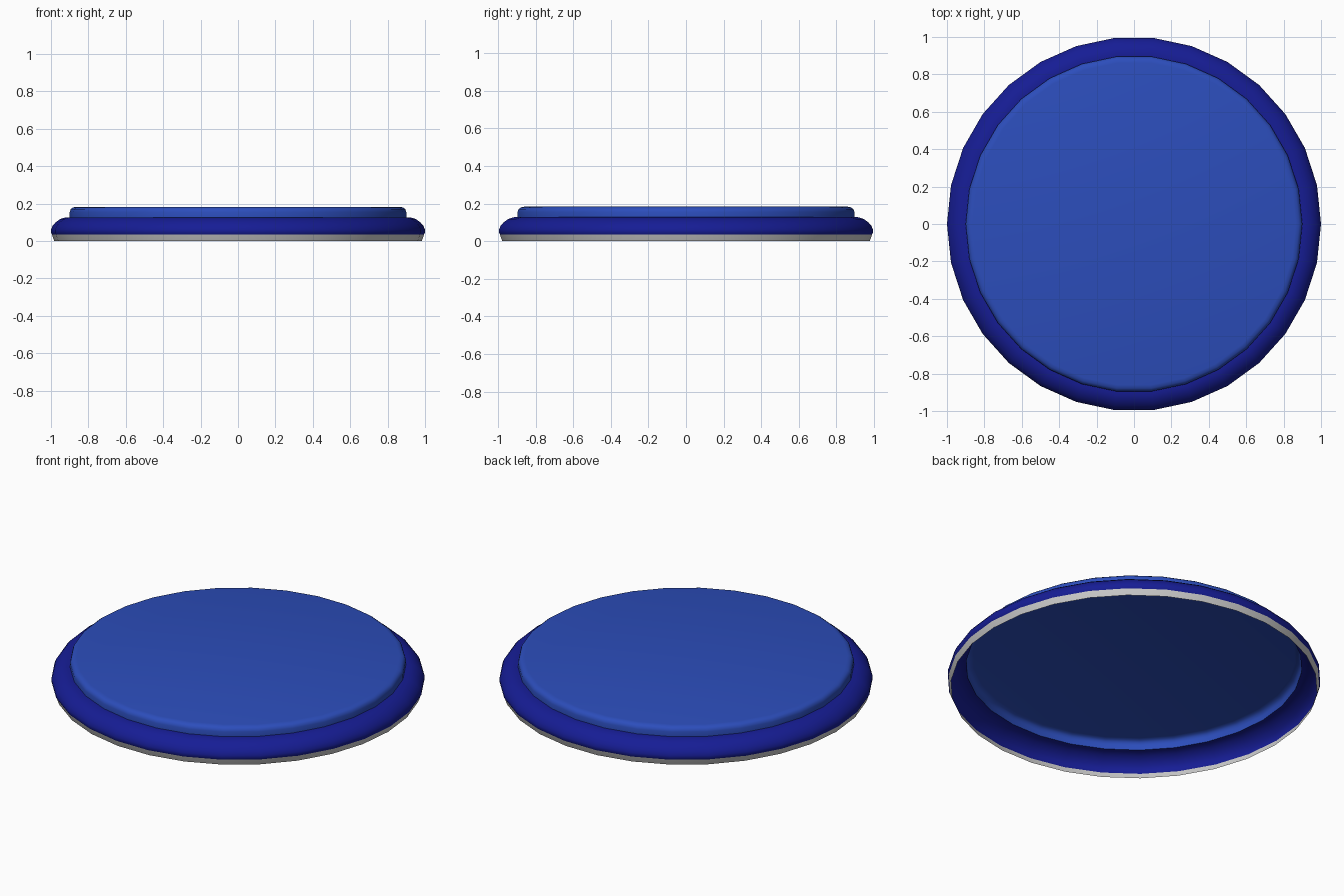
import bpy, bmesh, math

if "Cube" in bpy.data.objects:
    bpy.data.objects.remove(bpy.data.objects["Cube"])

SIDES = 30


def material(name, color):
    mat = bpy.data.materials.new(name)
    mat.diffuse_color = (*color, 1)
    mat.use_nodes = True
    mat.node_tree.nodes["Principled BSDF"].inputs["Base Color"].default_value = mat.diffuse_color
    return mat


def lathe(name, profile, mat=None, cap=False):
    """Open shell made by turning (radius, z) points around the z axis."""
    bm = bmesh.new()
    rings = []
    for r, z in profile:
        rings.append([bm.verts.new((r * math.cos(2 * math.pi * i / SIDES),
                                    r * math.sin(2 * math.pi * i / SIDES), z))
                      for i in range(SIDES)])
    for low, high in zip(rings, rings[1:]):
        for i in range(SIDES):
            j = (i + 1) % SIDES
            bm.faces.new((low[i], low[j], high[j], high[i]))
    if cap:
        centre = bm.verts.new((0, 0, profile[-1][1]))
        for i in range(SIDES):
            bm.faces.new((rings[-1][i], rings[-1][(i + 1) % SIDES], centre))
    mesh = bpy.data.meshes.new(name)
    bm.to_mesh(mesh)
    bm.free()
    obj = bpy.data.objects.new(name, mesh)
    bpy.context.collection.objects.link(obj)
    if mat:
        mesh.materials.append(mat)
    for p in mesh.polygons:
        p.use_smooth = True
    return obj


dark_blue = material("dark_blue", (0.008, 0.012, 0.30))
mid_blue = material("mid_blue", (0.025, 0.075, 0.50))

# Pale band at the open bottom
lathe("base_band", [(0.982, 0.0), (0.99, 0.02), (0.995, 0.035)])

# Rounded dark outer ring
lathe("outer_ring", [(0.995, 0.035), (1.0, 0.045), (1.0, 0.06), (0.992, 0.08),
                     (0.975, 0.10), (0.95, 0.118), (0.92, 0.127), (0.90, 0.127)],
      dark_blue)

# Raised flat top with a rounded edge
lathe("top_disc", [(0.90, 0.127), (0.90, 0.155), (0.895, 0.17), (0.883, 0.179),
                   (0.865, 0.183)], mid_blue, cap=True)
